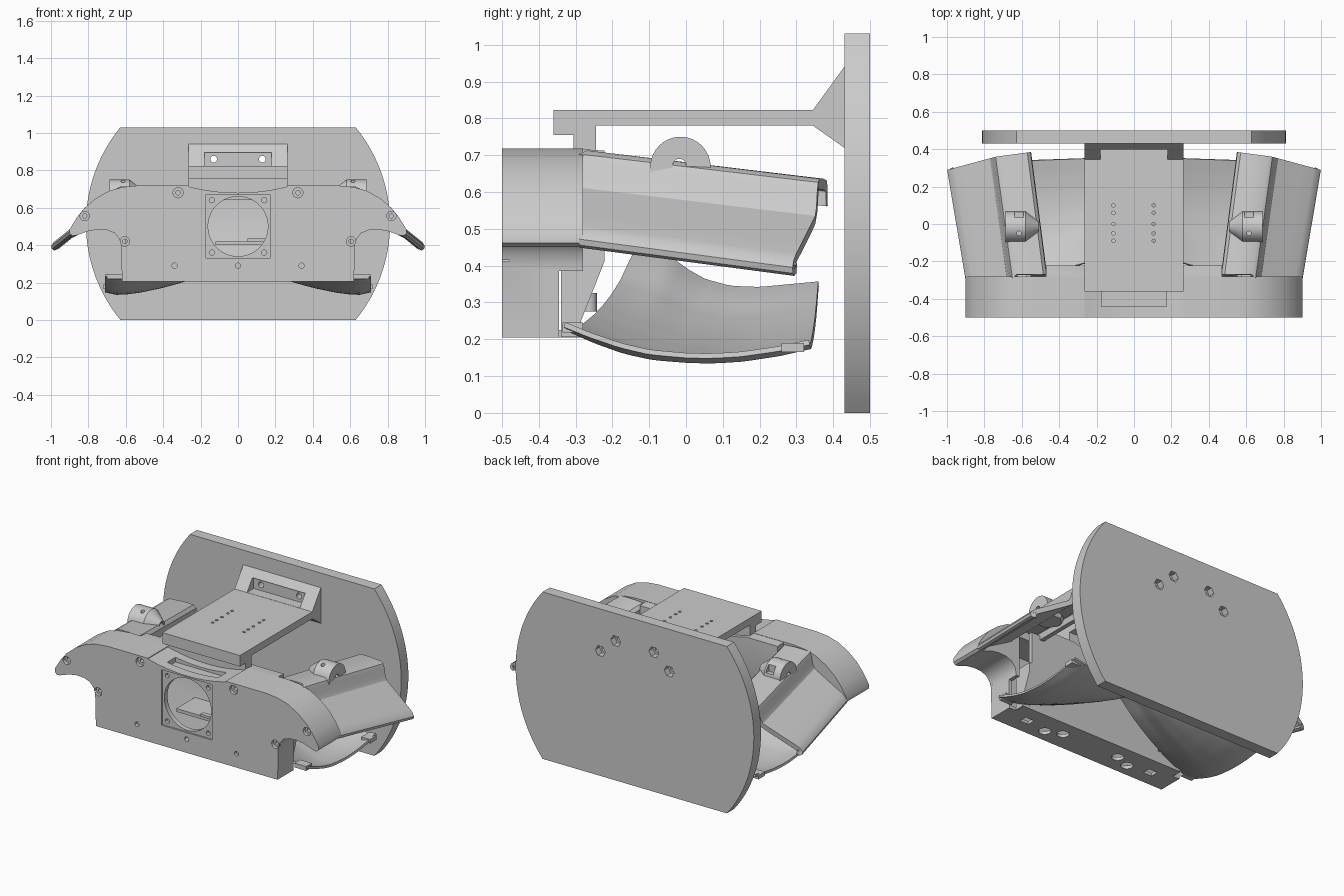
import bpy, bmesh, math

if "Cube" in bpy.data.objects:
    bpy.data.objects.remove(bpy.data.objects["Cube"])

def new_obj(name, bm):
    bmesh.ops.recalc_face_normals(bm, faces=bm.faces)
    me = bpy.data.meshes.new(name)
    bm.to_mesh(me)
    bm.free()
    ob = bpy.data.objects.new(name, me)
    bpy.context.collection.objects.link(ob)
    return ob

def prism(name, pts, axis, a, b):
    """Extrude a 2D outline along an axis: y takes (x,z), x takes (y,z), z takes (x,y)."""
    put = {'x': lambda p, t: (t, p[0], p[1]),
           'y': lambda p, t: (p[0], t, p[1]),
           'z': lambda p, t: (p[0], p[1], t)}[axis]
    bm = bmesh.new()
    A = [bm.verts.new(put(p, a)) for p in pts]
    B = [bm.verts.new(put(p, b)) for p in pts]
    bm.faces.new(A)
    bm.faces.new(B)
    for i in range(len(pts)):
        j = (i + 1) % len(pts)
        bm.faces.new((A[i], A[j], B[j], B[i]))
    return new_obj(name, bm)

def box(name, x0, x1, y0, y1, z0, z1):
    return prism(name, [(x0, z0), (x1, z0), (x1, z1), (x0, z1)], 'y', y0, y1)

def circle(cx, cy, r, n=24):
    return [(cx + r * math.cos(2 * math.pi * i / n), cy + r * math.sin(2 * math.pi * i / n)) for i in range(n)]

def finish(ob, cutters=(), mirror=False, thick=0, offset=-1):
    """Apply solidify, cuts and mirror, then shade smooth with sharp edges."""
    if thick:
        m = ob.modifiers.new("s", 'SOLIDIFY')
        m.thickness, m.offset = thick, offset
    for c in cutters:
        m = ob.modifiers.new("b", 'BOOLEAN')
        m.operation, m.solver, m.object = 'DIFFERENCE', 'EXACT', c
    if mirror:
        ob.modifiers.new("m", 'MIRROR')
    dg = bpy.context.evaluated_depsgraph_get()
    me = bpy.data.meshes.new_from_object(ob.evaluated_get(dg))
    ob.modifiers.clear()
    ob.data = me
    me.shade_smooth()
    me.set_sharp_from_angle(angle=math.radians(32))
    for c in cutters:
        bpy.data.objects.remove(c)

def lerp(table, t):
    for (a, za), (b, zb) in zip(table, table[1:]):
        if t <= b:
            s = (t - a) / (b - a)
            return za + (zb - za) * s
    return table[-1][1]

# Back plate: disc cut flat at top and bottom, hex bolt pockets on the back
R, ZC = 0.813, 0.515
a0 = math.asin(ZC / R)
arc = [-a0 + 2 * a0 * i / 32 for i in range(33)]
outline = [(R * math.cos(t), ZC + R * math.sin(t)) for t in arc]
outline += [(-x, z) for x, z in reversed(outline)]
plate = prism("back_plate", outline, 'y', 0.43, 0.5)
bolts = [(-0.13, 0.86), (0.13, 0.86), (-0.235, 0.77), (0.235, 0.77)]
cuts = []
for x, z in bolts:
    cuts.append(prism("cut", circle(x, z, 0.034, 6), 'y', 0.46, 0.52))
    cuts.append(prism("cut", circle(x, z, 0.018), 'y', 0.40, 0.52))
finish(plate, cuts)

# Mounting bracket: tray with gussets against the plate
tray = prism("mount_bracket", [(-0.36, 0.823), (0.345, 0.823), (0.43, 0.94), (0.43, 0.72), (0.345, 0.78),
             (-0.245, 0.78), (-0.305, 0.755), (-0.36, 0.755)], 'x', -0.265, 0.265)
cuts = [box("cut", -0.18, 0.18, 0.2, 0.41, 0.824, 0.895), box("cut", -0.18, 0.18, 0.2, 0.44, 0.6, 0.779)]
for x, z in bolts[:2]:
    cuts.append(prism("cut", circle(x, z, 0.018), 'y', 0.38, 0.46))
for x in (-0.11, 0.105):
    for y in (0.1, 0.06, 0.0, -0.05, -0.09):
        cuts.append(prism("cut", circle(x, y, 0.009, 12), 'z', 0.76, 0.85))
finish(tray, cuts)

# Curved foot under the tray front
SR, SZ = 1.06, 1.74
saddle = [(x * 0.0265, SZ - math.sqrt(SR ** 2 - (x * 0.0265) ** 2)) for x in range(-10, 11)]
finish(prism("bracket_foot", saddle + [(0.265, 0.79), (-0.265, 0.79)], 'y', -0.305, -0.245))

# Main housing with swept wings
half = [(0.62, 0.205), (0.625, 0.40), (0.635, 0.435), (0.66, 0.465), (0.70, 0.48),
        (0.75, 0.483), (0.80, 0.475), (0.865, 0.452), (0.885, 0.45), (0.9, 0.462), (0.9, 0.485),
        (0.86, 0.55), (0.82, 0.60), (0.76, 0.65), (0.69, 0.69), (0.62, 0.71), (0.54, 0.718)]
house = prism("housing", half + [(-x, z) for x, z in reversed(half)], 'y', -0.5, -0.28)
cuts = [box("cut", -0.6, 0.6, -0.46, -0.2, 0.225, 0.64),
        prism("cut", saddle + [(0.265, 0.9), (-0.265, 0.9)], 'y', -0.55, -0.2),
        box("cut", -0.172, 0.172, -0.55, -0.49, 0.33, 0.672),
        prism("cut", circle(0, 0.5, 0.16, 48), 'y', -0.55, -0.4),
        box("cut", -0.175, 0.175, -0.44, -0.36, 0.665, 0.9)]
for s in (-1, 1):
    cuts.append(box("cut", s * 0.57, s * 0.8, -0.345, -0.2, 0.1, 0.385))
    for x, z, r in ((0.32, 0.68, 0.027), (0.82, 0.556, 0.025), (0.605, 0.42, 0.025), (0.34, 0.29, 0.014)):
        cuts.append(prism("cut", circle(s * x, z, r), 'y', -0.55, -0.48))
        if r > 0.02:
            cuts.append(prism("cut", circle(s * x, z, 0.012, 12), 'y', -0.485, -0.43))
    for z in (0.36, 0.64):
        cuts.append(prism("cut", circle(s * 0.14, z, 0.014, 12), 'y', -0.55, -0.47))
    # bottom vents
    for x, y in ((0.2, -0.38), (0.3, -0.42)):
        cuts.append(prism("cut", circle(s * x, y, 0.035), 'z', 0.1, 0.3))
    cuts.append(box("cut", s * 0.42, s * 0.48, -0.42, -0.37, 0.1, 0.23))
cuts.append(prism("cut", circle(0, 0.29, 0.014), 'y', -0.55, -0.47))
finish(house, cuts)

# Rear wall of housing, leaning outwards towards the top
wall = prism("housing_rear_wall", [(-0.285, 0.206), (-0.285, 0.25), (-0.222, 0.41), (-0.222, 0.712), (-0.29, 0.717),
             (-0.29, 0.69), (-0.245, 0.685), (-0.245, 0.42), (-0.31, 0.25), (-0.31, 0.206)], 'x', -0.56, 0.56)
cuts = [prism("cut", saddle + [(0.265, 0.9), (-0.265, 0.9)], 'y', -0.55, -0.1)]
for s in (-1, 1):
    cuts.append(box("cut", s * 0.47, s * 0.7, -0.29, -0.1, 0.66, 0.8))
finish(wall, cuts)
finish(prism("side_rib", [(-0.34, 0.46), (-0.222, 0.46), (-0.222, 0.41), (-0.285, 0.25), (-0.285, 0.206),
             (-0.34, 0.206)], 'x', 0.55, 0.575), mirror=True)

# Ledge and rail behind the vent
finish(box("vent_shelf", -0.12, 0.17, -0.43, -0.25, 0.4, 0.42))
finish(box("vent_rail", 0.05, 0.17, -0.44, -0.41, 0.42, 0.435))

# Side arms: bent sheet lofted from housing to slanted tip
sect = [(0.465, 0.64), (0.468, 0.69), (0.485, 0.708), (0.55, 0.713), (0.63, 0.713), (0.65, 0.703), (0.66, 0.68),
        (0.668, 0.635), (0.68, 0.612), (0.705, 0.598), (0.80, 0.545), (0.865, 0.51), (0.89, 0.492),
        (0.902, 0.472), (0.898, 0.456), (0.885, 0.449), (0.865, 0.456)]
bm = bmesh.new()
rows = []
for k in range(9):
    t = k / 8
    row = []
    for x, z in sect:
        f = (x - 0.465) / 0.435
        y0 = -0.29 if x > 0.63 else -0.27
        y1 = 0.385 - 0.025 * f / 0.42 if f < 0.42 else 0.36 - 0.07 * (f - 0.42) / 0.58
        row.append(bm.verts.new((x + t * (0.085 + 0.012 * f), y0 + t * (y1 - y0), z - 0.077 * t)))
    rows.append(row)
for r0, r1 in zip(rows, rows[1:]):
    for i in range(len(sect) - 1):
        bm.faces.new((r0[i], r0[i + 1], r1[i + 1], r1[i]))
arm = new_obj("side_arm", bm)
if sum(p.normal.z * p.area for p in arm.data.polygons) < 0:
    arm.data.flip_normals()
finish(arm, mirror=True, thick=0.03)

# Pivot lugs on the arms: round body tapering inward
bm = bmesh.new()
rings = [[bm.verts.new((x, -0.015 + u, 0.668 + v)) for u, v in circle(0, 0, r, 32)]
         for x, r in ((0.688, 0.082), (0.58, 0.082), (0.51, 0.028))]
for a, b in zip(rings, rings[1:]):
    for i in range(32):
        bm.faces.new((a[i], a[(i + 1) % 32], b[(i + 1) % 32], b[i]))
bm.faces.new(rings[0])
bm.faces.new(rings[-1])
finish(new_obj("pivot_lug", bm), [prism("cut", circle(-0.018, 0.672, 0.018), 'x', 0.4, 0.8),
       box("cut", 0.59, 0.64, 0.035, 0.07, 0.69, 0.8),
       box("cut", 0.4, 0.8, -0.2, 0.2, 0.5, 0.62),
       prism("cut", circle(0.615, -0.05, 0.012, 12), 'z', 0.69, 0.8)], mirror=True)

# Lower shell: saddle sheet, high in the middle, dished down to each side
crown = [(-0.14, 0.435), (-0.04, 0.415), (0.0, 0.385), (0.05, 0.357), (0.12, 0.338), (0.2, 0.335), (0.36, 0.35)]
rim = [(-0.33, 0.225), (-0.26, 0.195), (-0.18, 0.167), (-0.1, 0.15), (0.0, 0.142), (0.07, 0.141),
       (0.15, 0.146), (0.25, 0.161), (0.335, 0.18)]
dish = [(0, 0), (0.05, 0.11), (0.15, 0.38), (0.24, 0.56), (0.31, 0.68), (0.42, 0.83), (0.53, 0.945),
        (0.6, 0.99), (0.65, 1.0), (0.71, 0.93)]
bm = bmesh.new()
grid = []
NX, NY = 48, 24
for i in range(NX + 1):
    x = -0.71 + 1.42 * i / NX
    w = abs(x) / 0.71
    q = lerp(dish, abs(x))
    col = []
    for j in range(NY + 1):
        t = j / NY
        yc, yr = -0.14 + 0.5 * t, -0.33 + 0.665 * t
        z = lerp(crown, yc) * (1 - q) + lerp(rim, yr) * q
        col.append(bm.verts.new((x, yc * (1 - w) + yr * w, z)))
    grid.append(col)
for a, b in zip(grid, grid[1:]):
    for j in range(NY):
        bm.faces.new((a[j], b[j], b[j + 1], a[j + 1]))
finish(new_obj("lower_shell", bm), thick=0.014, offset=0)

# Shell clips and posts
finish(box("shell_clip_rear", 0.66, 0.72, 0.26, 0.32, 0.165, 0.19), mirror=True)
finish(box("shell_clip_front", 0.62, 0.70, -0.335, -0.28, 0.218, 0.245), mirror=True)
finish(prism("shell_post", circle(0.42, -0.262, 0.02, 16), 'z', 0.275, 0.325), mirror=True)
